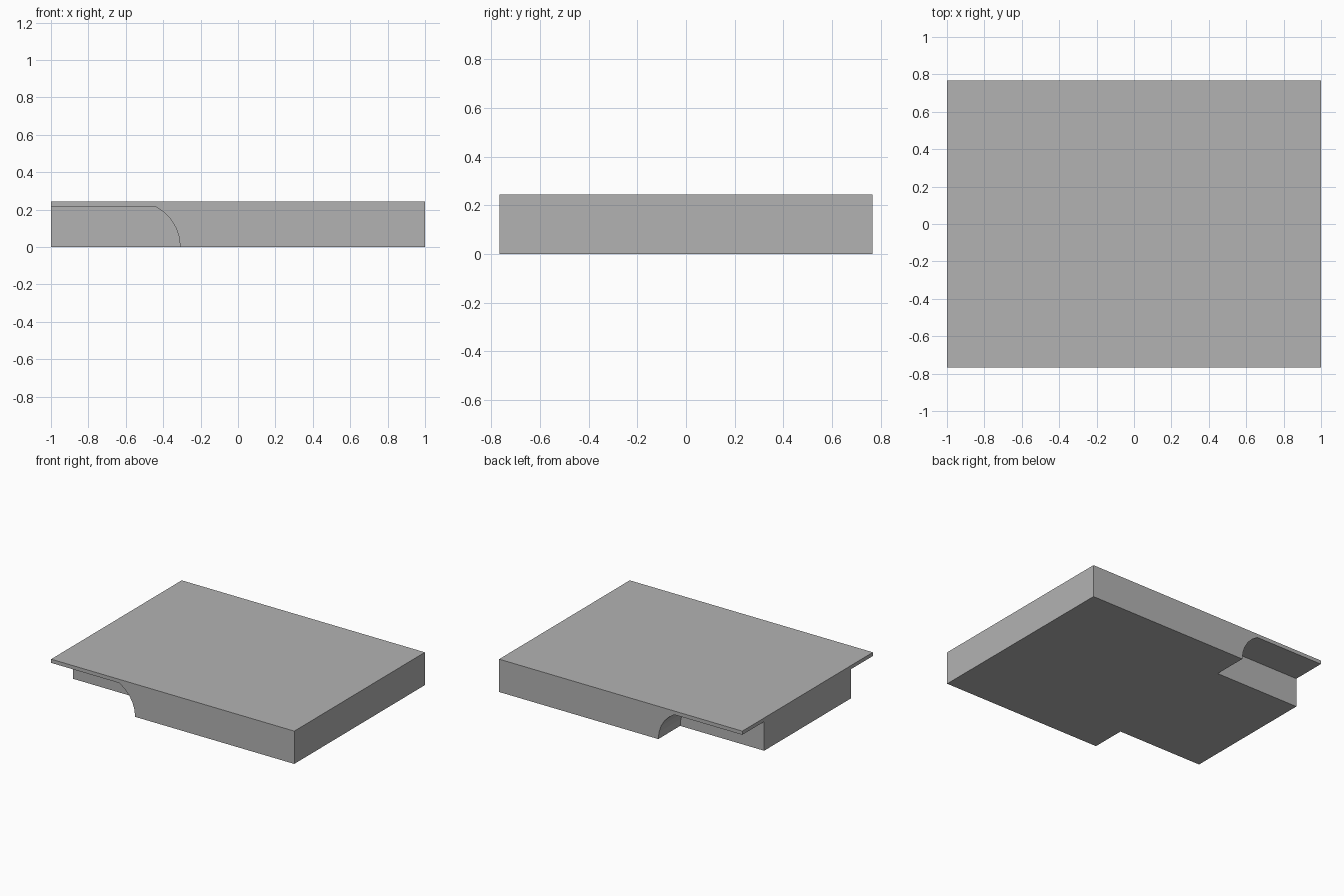
import bpy, bmesh
from math import sin, cos, radians

default = bpy.data.objects.get("Cube")
if default:
    bpy.data.objects.remove(default, do_unlink=True)

HALF_X, HALF_Y, HEIGHT = 1.0, 0.767, 0.244
INNER_Y = 0.51                                   # inner wall of each corner recess
ARC_X, ARC_R, ARC_END, SEGMENTS = -0.552, 0.243, 63, 5

grey = bpy.data.materials.new("plain grey")
grey.use_nodes = True
colour = (0.45, 0.45, 0.45, 1)
grey.diffuse_color = colour
grey.node_tree.nodes["Principled BSDF"].inputs["Base Color"].default_value = colour


def prism(name, profile, y0, y1):
    """Extrude an x-z outline from y0 to y1."""
    bm = bmesh.new()
    face = bm.faces.new([bm.verts.new((x, y0, z)) for x, z in profile])
    ext = bmesh.ops.extrude_face_region(bm, geom=[face])
    verts = [v for v in ext["geom"] if isinstance(v, bmesh.types.BMVert)]
    bmesh.ops.translate(bm, verts=verts, vec=(0, y1 - y0, 0))
    bmesh.ops.recalc_face_normals(bm, faces=bm.faces)
    mesh = bpy.data.meshes.new(name)
    bm.to_mesh(mesh)
    bm.free()
    mesh.materials.append(grey)
    obj = bpy.data.objects.new(name, mesh)
    bpy.context.collection.objects.link(obj)
    return obj


# Main slab
slab = prism("slab_body", [(-HALF_X, 0), (HALF_X, 0), (HALF_X, HEIGHT), (-HALF_X, HEIGHT)],
             -HALF_Y, HALF_Y)

# Arched recess outline, running past the slab's end and underside
angles = [radians(ARC_END * i / SEGMENTS) for i in range(SEGMENTS + 1)]
arc = [(ARC_X + ARC_R * cos(a), ARC_R * sin(a)) for a in angles]
outline = [(-1.1, -0.1), (arc[0][0], -0.1)] + arc + [(-1.1, arc[-1][1])]

# Cut the same recess under the front and back corners
for side, label in ((-1, "front"), (1, "back")):
    cutter = prism(label + "_recess_cutter", outline, side * INNER_Y, side * (HALF_Y + 0.1))
    cutter.hide_render = True
    cut = slab.modifiers.new(label + "_recess", "BOOLEAN")
    cut.operation, cut.solver, cut.object = "DIFFERENCE", "EXACT", cutter
    bpy.context.view_layer.objects.active = slab
    bpy.ops.object.modifier_apply(modifier=cut.name)
    bpy.data.objects.remove(cutter, do_unlink=True)
